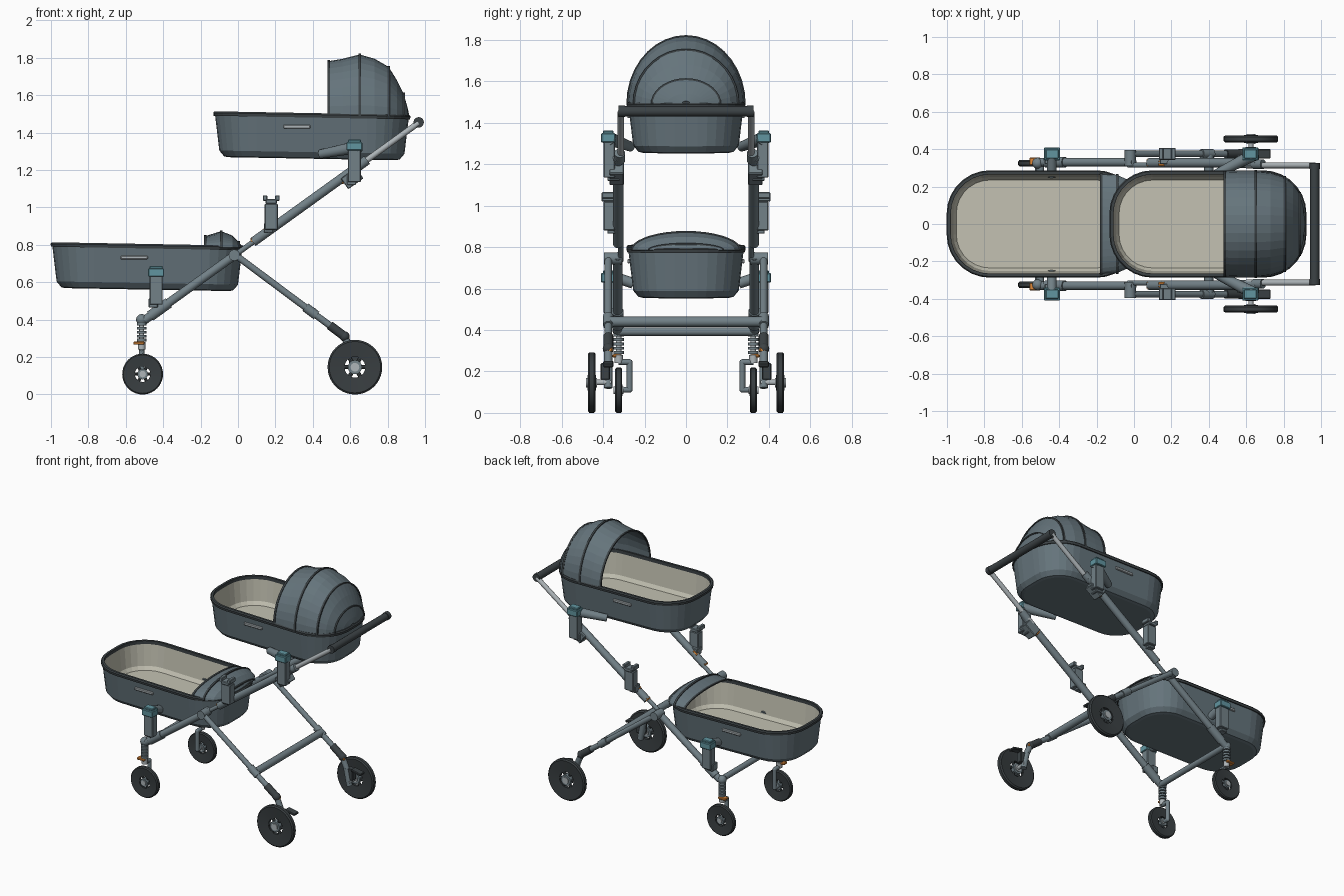
import bpy, bmesh, math
from mathutils import Vector, Matrix

old = bpy.data.objects.get("Cube")
if old:
    bpy.data.objects.remove(old, do_unlink=True)


def material(name, *rgb):
    m = bpy.data.materials.new(name)
    m.use_nodes = True
    m.diffuse_color = (*rgb, 1)
    m.node_tree.nodes["Principled BSDF"].inputs["Base Color"].default_value = (*rgb, 1)
    return m


FABRIC = material("blue grey fabric", .13, .175, .2)
FRAME = material("grey frame", .17, .22, .245)
TRIM = material("dark trim", .045, .055, .06)
RUBBER = material("black rubber", .04, .048, .052)
LINER = material("beige liner", .55, .54, .45)
SILVER = material("silver metal", .42, .46, .48)
TEAL = material("teal plastic", .12, .3, .35)
ORANGE = material("orange plastic", .75, .25, .04)


def finish(name, bm, mat, mirror=False, angle=35, solid=0):
    """Turn a bmesh into an object, optionally mirrored across y."""
    bmesh.ops.recalc_face_normals(bm, faces=bm.faces)
    me = bpy.data.meshes.new(name)
    bm.to_mesh(me)
    bm.free()
    me.materials.append(mat)
    if angle:
        me.polygons.foreach_set("use_smooth", [True] * len(me.polygons))
        me.set_sharp_from_angle(angle=math.radians(angle))
    ob = bpy.data.objects.new(name, me)
    bpy.context.collection.objects.link(ob)
    if solid:
        mod = ob.modifiers.new("Thickness", 'SOLIDIFY')
        mod.thickness = solid
    if mirror:
        mod = ob.modifiers.new("Mirror", 'MIRROR')
        mod.use_axis = (False, True, False)
        mod.use_clip = False
    return ob


def tube(name, pts, r, mat, mirror=True, r2=None, seg=16):
    """Round bar through the points, with ball joints at the bends."""
    bm = bmesh.new()
    pts = [Vector(p) for p in pts]
    for a, b in zip(pts, pts[1:]):
        d = b - a
        rot = d.to_track_quat('Z', 'Y').to_matrix().to_4x4()
        bmesh.ops.create_cone(bm, cap_ends=True, segments=seg, radius1=r, radius2=r2 or r,
                              depth=d.length, matrix=Matrix.Translation((a + b) / 2) @ rot)
    for p in pts[1:-1]:
        bmesh.ops.create_uvsphere(bm, u_segments=seg, v_segments=8, radius=r,
                                  matrix=Matrix.Translation(p))
    return finish(name, bm, mat, mirror)


def ball(name, p, r, mat):
    bm = bmesh.new()
    bmesh.ops.create_uvsphere(bm, u_segments=16, v_segments=10, radius=r, matrix=Matrix.Translation(p))
    return finish(name, bm, mat, True)


def box(name, p, size, mat, tilt=0, mirror=True):
    bm = bmesh.new()
    m = Matrix.Translation(p) @ Matrix.Rotation(tilt, 4, 'Y') @ Matrix.Diagonal((*size, 1))
    bmesh.ops.create_cube(bm, size=1, matrix=m)
    bmesh.ops.bevel(bm, geom=bm.edges[:], offset=.004, segments=1, affect='EDGES')
    return finish(name, bm, mat, mirror, 0)


def loft(name, rings, mat, wrap=True, cap=False, loop=False, **kw):
    """Skin a list of equal-length point rings."""
    bm = bmesh.new()
    vs = [[bm.verts.new(p) for p in ring] for ring in rings]
    pairs = list(zip(vs, vs[1:])) + ([(vs[-1], vs[0])] if loop else [])
    n = len(vs[0])
    for a, b in pairs:
        for i in range(n if wrap else n - 1):
            j = (i + 1) % n
            bm.faces.new((a[i], a[j], b[j], b[i]))
    if cap:
        bm.faces.new(vs[-1])
    return finish(name, bm, mat, **kw)


# ---- Baskets and hoods ----
def outline(x0, x1, z, inset, steps=7):
    """Rounded rectangle seen from above, dipping slightly toward the head end."""
    hw, r = .285 - inset, .23 - inset
    a, b = x0 + inset, x1 - inset
    pts = []
    for cx, cy, start in ((b - r, hw - r, 0), (a + r, hw - r, 90),
                          (a + r, r - hw, 180), (b - r, r - hw, 270)):
        for i in range(steps + 1):
            t = math.radians(start + 90 * i / steps)
            x = cx + r * math.cos(t)
            pts.append((x, cy + r * math.sin(t), z - .018 * (x - x0)))
    return pts


def basket(name, x0, x1, top):
    def ring(dz, inset):
        return outline(x0, x1, top + dz, inset)
    loft(name + "_shell", [ring(-.005, .006), ring(-.205, .03), ring(-.235, .055), ring(-.24, .075)],
         FABRIC, cap=True, angle=0)
    loft(name + "_liner", [ring(-.004, .018), ring(-.17, .034), ring(-.195, .05)],
         LINER, cap=True, angle=0)
    loft(name + "_rim", [ring(.004, .004), ring(.004, .02), ring(-.02, .02), ring(-.02, 0), ring(-.004, -.002)],
         TRIM, loop=True, angle=0)
    cx = x0 + .445
    box(name + "_side_grips", (cx, .276, top - .078), (.145, .014, .02), SILVER)


def arch(x, hw, h, base, steps=18):
    return [(x, hw * math.cos(math.pi * i / steps), base + h * math.sin(math.pi * i / steps))
            for i in range(steps + 1)]


def hood(name, base, sections, ribs):
    loft(name, [arch(x, w, h, base) for x, w, h in sections], FABRIC, wrap=False, angle=0, solid=.006)
    for k, i in enumerate(ribs):
        x, w, h = sections[i]
        rings = [arch(x + dx, w + d, h + d, base)
                 for dx, d in ((-.007, -.004), (-.007, .005), (.007, .005), (.007, -.004))]
        loft(f"{name}_rib_{k + 1}", rings, TRIM, wrap=False, loop=True, angle=0)


basket("upper_basket", -.13, .92, 1.51)
basket("lower_basket", -1.0, .03, .81)
hood("upper_hood", 1.49, [(.485, .28, .292), (.56, .283, .305), (.65, .283, .328), (.73, .275, .305),
                          (.805, .252, .262), (.85, .215, .19), (.885, .165, .12), (.905, .09, .05),
                          (.913, .02, .015)], (0, 2, 4, 6))
hood("lower_hood", .785, [(-.175, .272, .062), (-.09, .262, .088), (-.03, .235, .065),
                          (.005, .18, .03), (.02, .06, .01)], (0, 1, 3))


# ---- Main frame ----
def on_frame(x, y):
    return (x, y, .757 + .72 * x)


tube("lower_frame_tubes", [on_frame(-.5, .33), on_frame(.0, .33)], .023, FRAME)
tube("fold_links", [on_frame(-.03, .315), on_frame(.15, .315)], .014, FRAME)
tube("upper_frame_tubes", [on_frame(.08, .327), on_frame(.66, .327)], .025, FRAME)
tube("handle_tubes", [on_frame(.6, .314), on_frame(.965, .314)], .016, SILVER)
tube("handle_collars", [on_frame(.64, .32), on_frame(.69, .32)], .026, FRAME)
tube("handle_grip", [(.966, -.315, 1.455), (.966, .315, 1.455)], .025, TRIM, False)
tube("handle_end_caps", [(.966, .295, 1.455), (.966, .325, 1.455)], .028, TRIM)
box("handle_locks", (.61, .335, 1.155), (.10, .07, .07), FRAME, -.62)
box("handle_lock_buttons", (.57, .322, 1.15), (.05, .038, .03), ORANGE, -.62)
box("fold_buttons", (.15, .325, .885), (.04, .03, .016), ORANGE, -.62)
tube("fold_pins", [(.075, .31, .825), (.075, .345, .825)], .009, ORANGE)
tube("hinge_discs", [(-.02, .31, .745), (-.02, .395, .745)], .03, FRAME)
tube("front_crossbar", [(-.5, -.33, .392), (-.5, .33, .392)], .02, FRAME, False)
tube("rear_crossbar", [(.40, -.37, .44), (.40, .37, .44)], .025, FRAME, False)

# ---- Rear legs ----
tube("rear_legs", [(-.02, .375, .75), (.57, .375, .31)], .018, FRAME)
tube("rear_leg_sleeves", [(.36, .375, .467), (.42, .375, .422)], .025, FRAME)
tube("rear_leg_ends", [(.49, .375, .37), (.57, .375, .31)], .024, TRIM)
ball("rear_knuckles", (.57, .375, .31), .027, TRIM)
tube("rear_brackets", [(.57, .375, .31), (.6, .375, .24), (.625, .375, .12)], .02, FRAME)
box("brake_housings", (.625, .39, .2), (.06, .045, .08), TRIM)
box("brake_pedals", (.69, .375, .235), (.08, .05, .016), TRIM, .2)
box("brake_tabs", (.58, .37, .305), (.03, .03, .02), ORANGE)
tube("rear_axles", [(.625, .36, .147), (.625, .46, .147)], .013, SILVER)

# ---- Front suspension and forks ----
FX, FY = -.515, .325
ball("front_knuckles", (FX, FY, .4), .03, FRAME)
tube("suspension_posts", [(FX, FY, .42), (FX, FY, .24)], .013, SILVER)
for i in range(5):
    z = .375 - .021 * i
    tube(f"spring_coils_{i + 1}", [(FX, FY, z + .007), (FX, FY, z - .007)], .025, FRAME)
tube("suspension_collars", [(FX, FY, .28), (FX, FY, .24)], .02, SILVER)
box("swivel_locks", (FX - .015, FY + .01, .275), (.06, .04, .016), ORANGE)
tube("front_forks", [(FX, FY, .245), (FX, .272, .245), (FX, .272, .112), (FX, FY, .112)], .014, FRAME)


# ---- Wheels ----
def wheel(name, x, y, r, w):
    def ring(rad, dy, n=40):
        return [(x + rad * math.cos(2 * math.pi * i / n), y + dy, r + rad * math.sin(2 * math.pi * i / n))
                for i in range(n)]
    inner = r * .38
    loft(name + "_tyres", [ring(inner, -.6 * w), ring(r * .94, -w), ring(r, -.6 * w), ring(r, .6 * w),
                           ring(r * .94, w), ring(inner, .6 * w)], RUBBER, loop=True, mirror=True)
    tube(name + "_hubs", [(x, y - w * 1.1, r), (x, y + w * 1.1, r)], r * .26, FRAME)
    tube(name + "_hub_caps", [(x, y - w * 1.4, r), (x, y + w * 1.4, r)], r * .16, SILVER)
    for i in range(6):
        t = math.pi * i / 3
        tube(f"{name}_spokes_{i + 1}", [(x, y, r), (x + inner * 1.05 * math.cos(t), y,
                                                    r + inner * 1.05 * math.sin(t))], r * .075, TRIM, seg=8)


wheel("front_wheel", FX + .005, FY, .109, .017)
wheel("rear_wheel", .625, .455, .146, .019)


# ---- Basket adapters on the frame ----
def adapter(name, x, z, h, head):
    box(name + "_posts", (x, .37, z), (.07, .055, h), FRAME)
    box(name + "_clamps", (x - .015, .35, z - h / 2 + .01), (.05, .06, .05), FRAME)
    top = z + h / 2
    if head:
        box(name + "_heads", (x, .375, top + .012), (.085, .07, .045), TEAL)
        box(name + "_latches", (x, .375, top + .04), (.07, .05, .016), TEAL)
    else:
        box(name + "_seats", (x, .375, top + .012), (.06, .065, .024), FRAME)
        for s in (-1, 1):
            box(f"{name}_prongs_{'back' if s > 0 else 'front'}", (x + s * .033, .375, top + .03),
                (.024, .065, .03), FRAME)


adapter("upper_adapter", .622, 1.225, .18, True)
adapter("middle_adapter", .178, .95, .14, False)
adapter("lower_adapter", -.438, .56, .16, True)

# Arms from the baskets to the adapters
tube("upper_basket_arms", [(.44, .268, 1.285), (.65, .375, 1.325)], .024, FRAME, r2=.034)
tube("lower_basket_arms", [(-.44, .255, .625), (-.44, .36, .66)], .026, FRAME)
tube("lower_frame_clamps", [on_frame(-.47, .33), on_frame(-.37, .33)], .029, FRAME)
